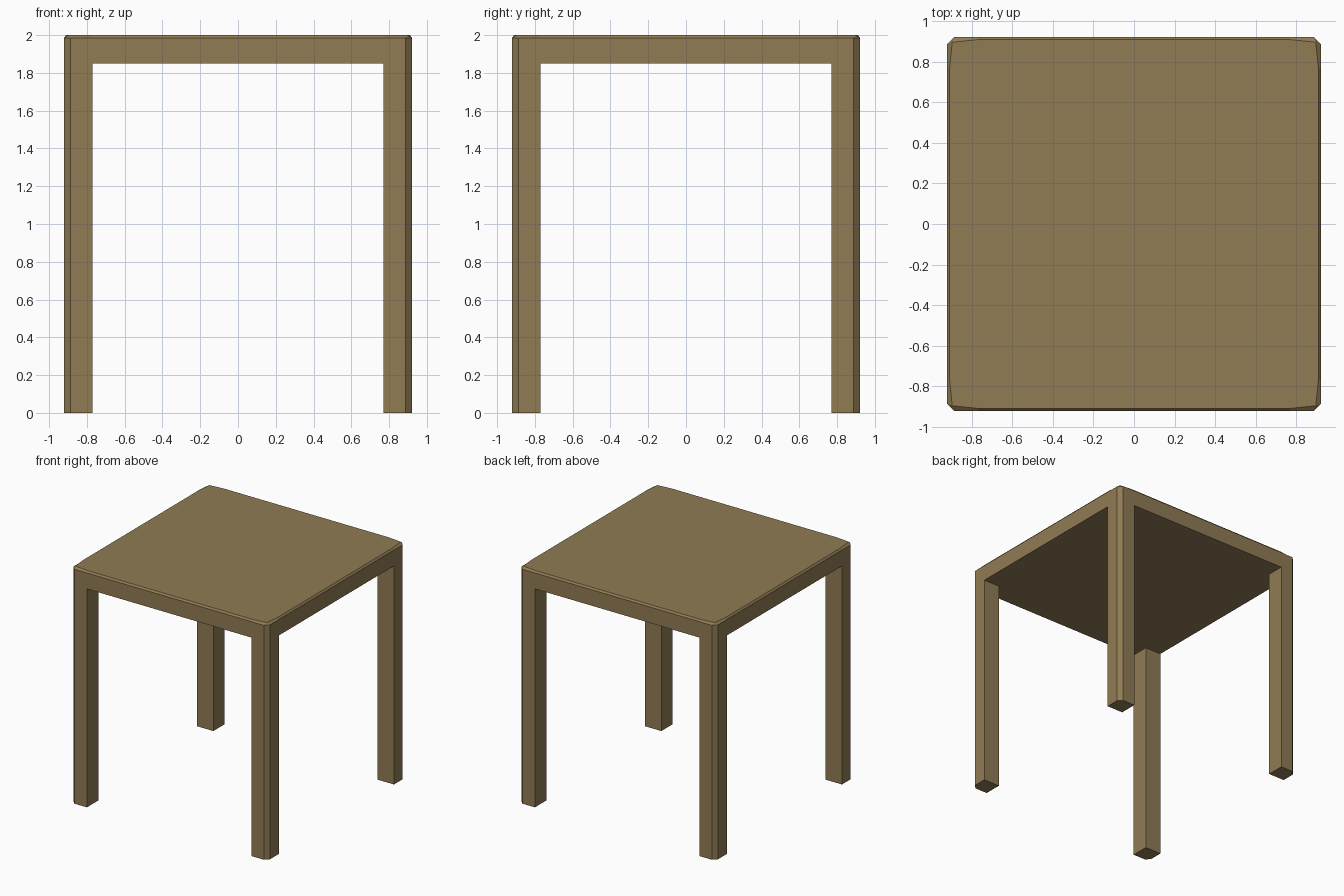
import bpy, bmesh

if "Cube" in bpy.data.objects:
    bpy.data.objects.remove(bpy.data.objects["Cube"])

HALF, INNER, CUT = 0.922, 0.77, 0.887       # outer side, leg inside, corner cut
UNDER, EDGE, TOP = 1.85, 1.985, 2.0         # tabletop heights

wood = bpy.data.materials.new("wood")
wood.diffuse_color = (0.28, 0.2, 0.09, 1)
wood.use_nodes = True
wood.node_tree.nodes["Principled BSDF"].inputs["Base Color"].default_value = wood.diffuse_color


def turn(points, k):
    """Rotate 2D points by k quarter turns."""
    for _ in range(k):
        points = [(-y, x) for x, y in points]
    return points


def all_corners(points):
    return [p for k in range(4) for p in turn(points, k)]


def make_object(name, bm):
    mesh = bpy.data.meshes.new(name)
    bm.to_mesh(mesh)
    bm.free()
    mesh.materials.append(wood)
    obj = bpy.data.objects.new(name, mesh)
    bpy.context.collection.objects.link(obj)


def ring(bm, points, z):
    return [bm.verts.new((x, y, z)) for x, y in points]


def bridge(bm, low, high):
    n = len(low)
    for i in range(n):
        j = (i + 1) % n
        bm.faces.new((low[i], low[j], high[j], high[i]))


corner = [(HALF, INNER), (HALF, CUT), (CUT, HALF), (INNER, HALF)]

# Tabletop: slab with cut corners and a narrow bevel drawn in at the corners
bm = bmesh.new()
low = ring(bm, all_corners(corner), UNDER)
mid = ring(bm, all_corners(corner), EDGE)
bridge(bm, low, mid)
rim = ring(bm, all_corners([(0.91, INNER), (0.897, 0.897), (INNER, 0.91)]), TOP)
for k in range(4):
    a, b, c, d = mid[4 * k:4 * k + 4]
    p, q, r = rim[3 * k:3 * k + 3]
    bm.faces.new((a, b, q, p))
    bm.faces.new((b, c, q))
    bm.faces.new((c, d, r, q))
    bm.faces.new((d, mid[(4 * k + 4) % 16], rim[(3 * k + 3) % 12], r))
bm.faces.new(rim)

# Underside: cross shape that leaves the leg corners open
inner = ring(bm, all_corners([(INNER, INNER)]), UNDER)
cross = [v for k in range(4) for v in (low[4 * k], inner[k], low[4 * k + 3])]
bm.faces.new(cross[::-1])
make_object("tabletop", bm)

# Legs: square posts with the outer edge cut, flush with the tabletop
names = ["back_right_leg", "back_left_leg", "front_left_leg", "front_right_leg"]
for k, name in enumerate(names):
    bm = bmesh.new()
    profile = turn([(INNER, INNER)] + corner, k)
    foot, head = ring(bm, profile, 0), ring(bm, profile, UNDER)
    bridge(bm, foot, head)
    bm.faces.new(foot[::-1])
    make_object(name, bm)
